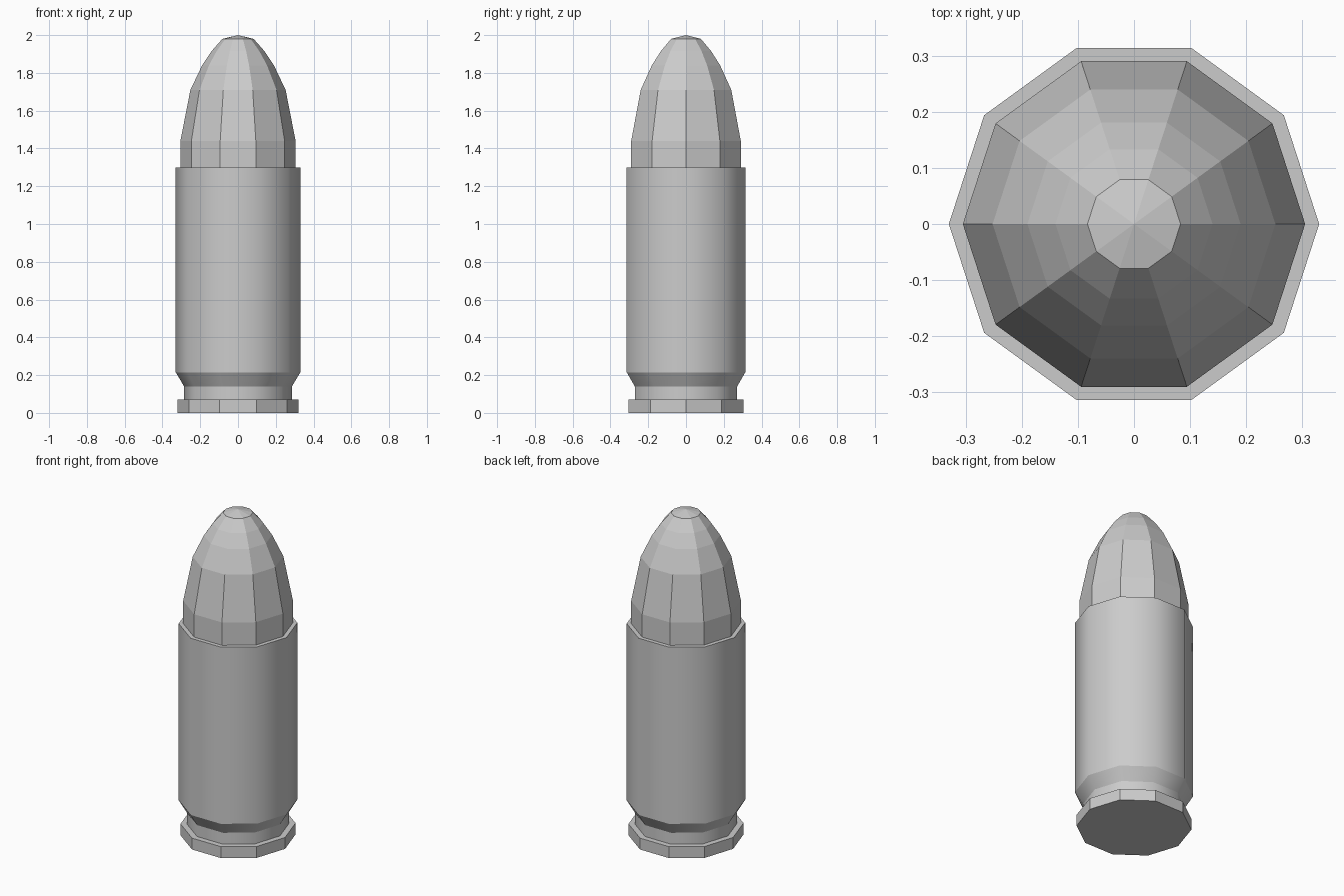
import bpy, bmesh, math

if "Cube" in bpy.data.objects:
    bpy.data.objects.remove(bpy.data.objects["Cube"])

SIDES = 10


def lathe(name, profile, smooth=False):
    """Revolve (radius, z) points, bottom to top; radius 0 makes a pole."""
    bm = bmesh.new()
    rings = []
    for r, z in profile:
        if r == 0:
            rings.append([bm.verts.new((0, 0, z))] * SIDES)
        else:
            rings.append([bm.verts.new((r * math.cos(math.tau * i / SIDES),
                                        r * math.sin(math.tau * i / SIDES), z))
                          for i in range(SIDES)])
    for low, high in zip(rings, rings[1:]):
        for i in range(SIDES):
            j = (i + 1) % SIDES
            corners = list(dict.fromkeys((low[i], low[j], high[j], high[i])))
            bm.faces.new(corners).smooth = smooth
    # Smooth around the axis, with every horizontal ring kept crisp
    for e in bm.edges:
        a, b = e.verts
        if abs(a.co.z - b.co.z) < 1e-6:
            e.smooth = False
    bm.normal_update()
    mesh = bpy.data.meshes.new(name)
    bm.to_mesh(mesh)
    bm.free()
    obj = bpy.data.objects.new(name, mesh)
    bpy.context.collection.objects.link(obj)
    return obj


# Flat-faceted base rim
lathe("base_rim", [(0, 0), (0.32, 0), (0.32, 0.07), (0.285, 0.07)])

# Smooth case: extractor groove, bevel, straight wall and mouth ledge
lathe("case", [(0.285, 0.07), (0.285, 0.14), (0.33, 0.215),
               (0.33, 1.30), (0.305, 1.30)], smooth=True)

# Flat-faceted rounded nose
lathe("nose", [(0.305, 1.30), (0.305, 1.44), (0.252, 1.71), (0.19, 1.84),
               (0.14, 1.915), (0.083, 1.98), (0, 2.0)])
